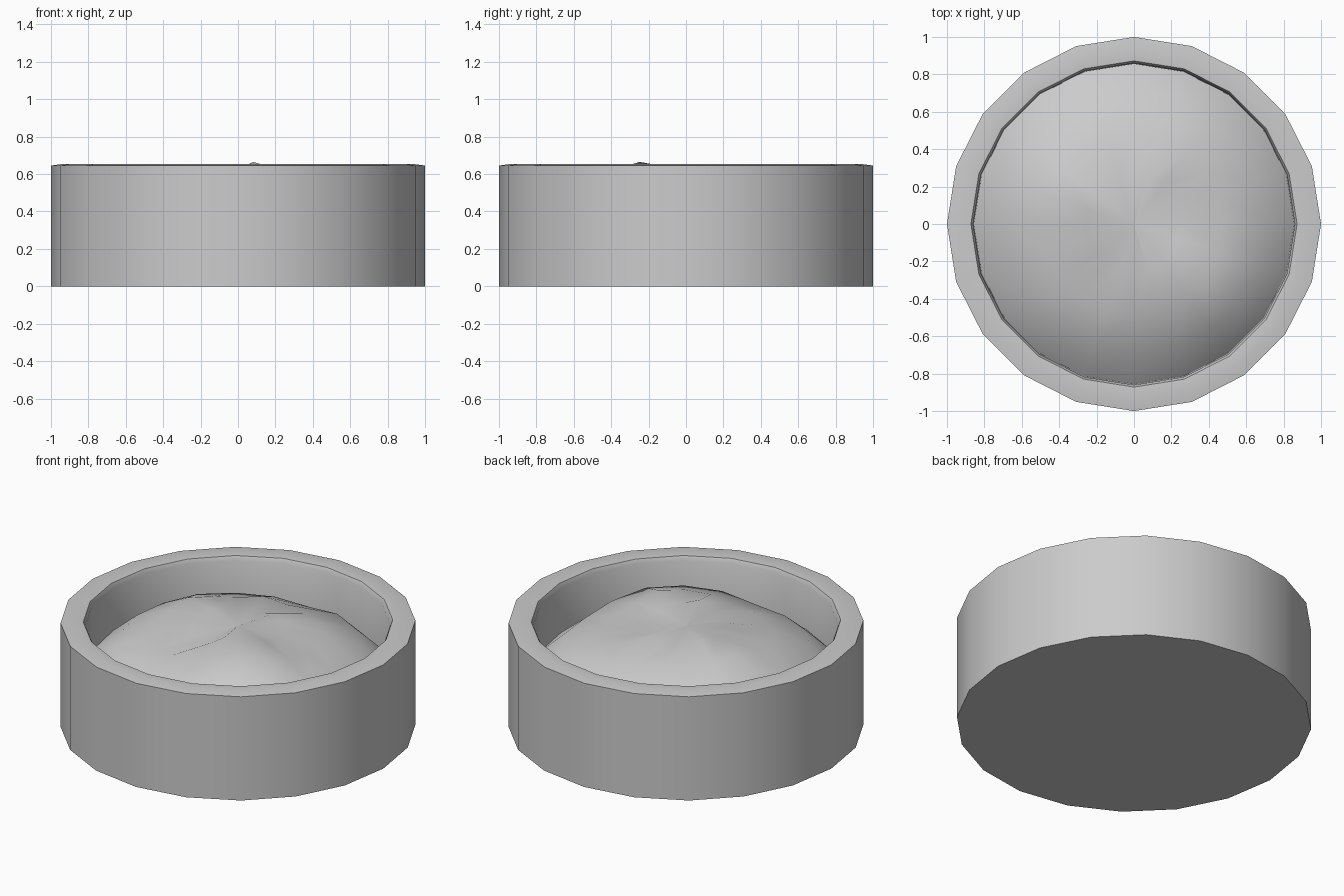
import bpy, math, random

if "Cube" in bpy.data.objects:
    bpy.data.objects.remove(bpy.data.objects["Cube"])

random.seed(4)
N = 20  # sides of the pot


def build_lathe(name, rings, height=None, cap_first=False, centre_z=None, angle=60):
    """Rings of (radius, z); the last ring closes to a centre point."""
    verts, faces = [], []
    for k, (r, z) in enumerate(rings):
        for i in range(N):
            a = 2 * math.pi * i / N
            x, y = r * math.cos(a), r * math.sin(a)
            verts.append((x, y, height(k, i, x, y, z) if height else z))
    for k in range(len(rings) - 1):
        for i in range(N):
            j = (i + 1) % N
            faces.append((k * N + i, k * N + j, (k + 1) * N + j, (k + 1) * N + i))
    if cap_first:
        faces.append(tuple(reversed(range(N))))
    base = (len(rings) - 1) * N
    verts.append((0, 0, centre_z))
    for i in range(N):
        faces.append((base + i, base + (i + 1) % N, len(verts) - 1))
    mesh = bpy.data.meshes.new(name)
    mesh.from_pydata(verts, [], faces)
    ob = bpy.data.objects.new(name, mesh)
    bpy.context.collection.objects.link(ob)
    bpy.ops.object.select_all(action='DESELECT')
    ob.select_set(True)
    bpy.context.view_layer.objects.active = ob
    bpy.ops.object.shade_smooth_by_angle(angle=math.radians(angle))
    return ob


# Round pot with a softened inner lip
build_lathe("pot", [(1, 0), (1, 0.645), (0.93, 0.655), (0.872, 0.651),
                    (0.86, 0.625), (0.855, 0.28)],
            cap_first=True, centre_z=0.28)

# Broad lumps in the soil: x, y, height, spread
lumps = [(0.40, -0.44, 0.07, 0.2), (-0.50, 0.22, 0.04, 0.2),
         (-0.15, -0.35, -0.04, 0.12), (0.35, 0.1, -0.03, 0.15)]


def soil_height(k, i, x, y, z):
    if k == 0:
        return z + random.uniform(-0.02, 0.02)
    if k == 3 and i == 16:
        return 0.665  # tallest clod
    for lx, ly, h, s in lumps:
        z += h * math.exp(-((x - lx) ** 2 + (y - ly) ** 2) / (2 * s * s))
    return min(z + random.uniform(-0.018, 0.018), 0.645)


# Uneven mound of soil
build_lathe("soil", [(0.859, 0.36), (0.70, 0.485), (0.48, 0.575), (0.26, 0.615)],
            height=soil_height, centre_z=0.62, angle=30)
